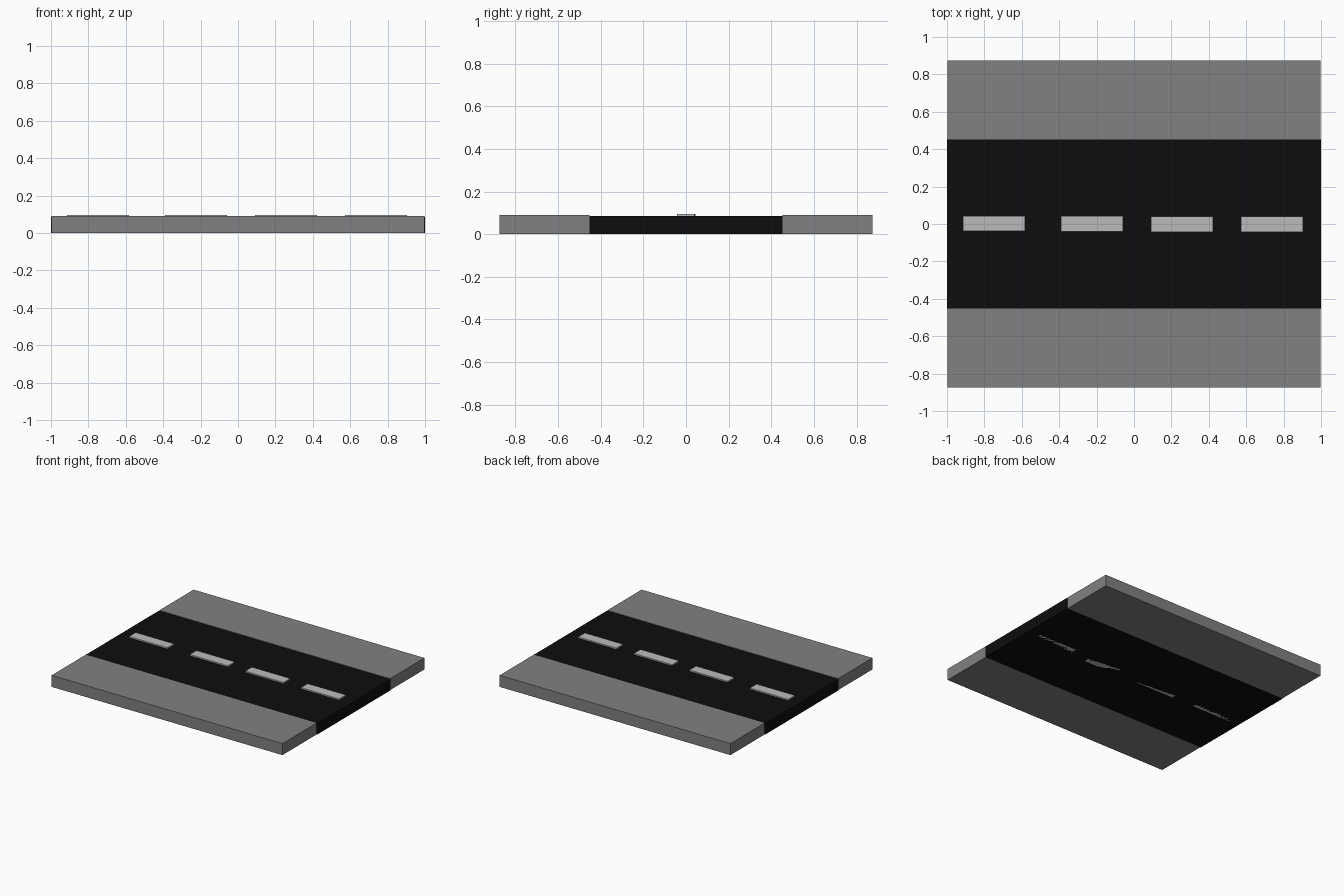
import bpy

if "Cube" in bpy.data.objects:
    bpy.data.objects.remove(bpy.data.objects["Cube"])


def material(name, value):
    mat = bpy.data.materials.new(name)
    mat.diffuse_color = (value, value, value, 1)
    mat.use_nodes = True
    mat.node_tree.nodes["Principled BSDF"].inputs["Base Color"].default_value = mat.diffuse_color
    return mat


def box(name, x0, x1, y0, y1, height, mat=None):
    """Solid block standing on z = 0."""
    bpy.ops.mesh.primitive_cube_add(
        size=1, location=((x0 + x1) / 2, (y0 + y1) / 2, height / 2))
    ob = bpy.context.object
    ob.name = name
    ob.scale = (x1 - x0, y1 - y0, height)
    bpy.ops.object.transform_apply(location=False, rotation=False, scale=True)
    if mat:
        ob.data.materials.append(mat)
    return ob


asphalt = material("asphalt", 0.004)
concrete = material("concrete", 0.22)
paint = material("paint", 0.5)

# Road bed
box("road", -1, 1, -0.453, 0.453, 0.086, asphalt)

# Sidewalks, a touch shorter and higher than the road
box("front_sidewalk", -0.996, 0.996, -0.875, -0.453, 0.09, concrete)
box("back_sidewalk", -0.996, 0.996, 0.453, 0.875, 0.09, concrete)

# Lane dashes, running through the full thickness of the road
for i, (x, y) in enumerate([(-0.748, 0.003), (-0.224, 0.002),
                            (0.257, -0.001), (0.738, -0.001)]):
    box(f"lane_dash_{i + 1}", x - 0.165, x + 0.165, y - 0.041, y + 0.041, 0.096, paint)
